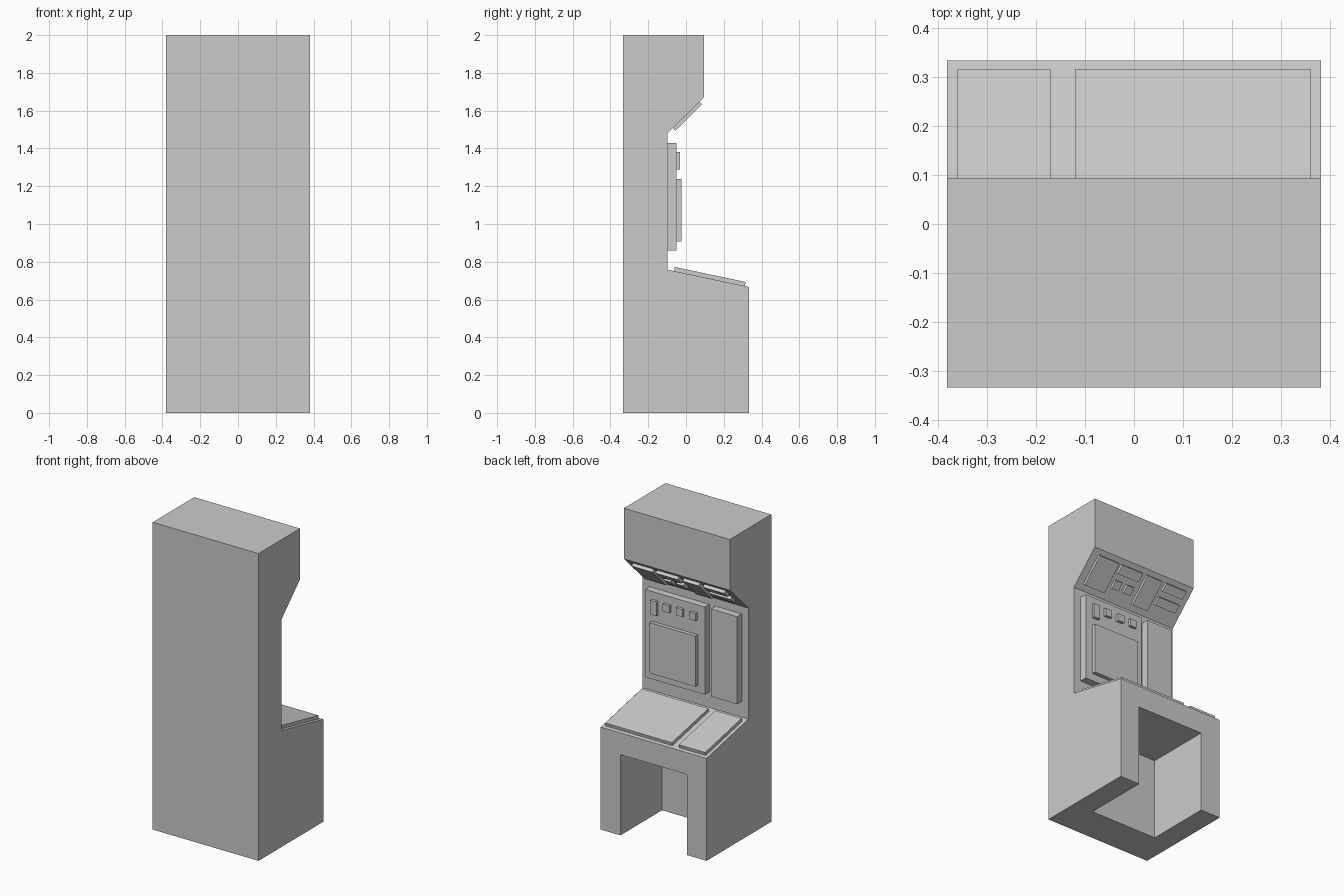
import bpy, bmesh
from mathutils import Vector

if "Cube" in bpy.data.objects:
    bpy.data.objects.remove(bpy.data.objects["Cube"], do_unlink=True)

grey = bpy.data.materials.new("plain_grey")
grey.use_nodes = True
grey.diffuse_color = (0.6, 0.6, 0.6, 1)
grey.node_tree.nodes["Principled BSDF"].inputs["Base Color"].default_value = (0.6, 0.6, 0.6, 1)


def prism(name, x0, x1, profile):
    """Extrude a (y, z) profile across x."""
    bm = bmesh.new()
    face = bm.faces.new([bm.verts.new((x0, y, z)) for y, z in profile])
    ext = bmesh.ops.extrude_face_region(bm, geom=[face])
    bmesh.ops.translate(bm, vec=(x1 - x0, 0, 0),
                        verts=[g for g in ext["geom"] if isinstance(g, bmesh.types.BMVert)])
    bmesh.ops.recalc_face_normals(bm, faces=bm.faces)
    mesh = bpy.data.meshes.new(name)
    bm.to_mesh(mesh)
    bm.free()
    mesh.materials.append(grey)
    obj = bpy.data.objects.new(name, mesh)
    bpy.context.collection.objects.link(obj)
    return obj


def plate(name, x0, x1, low, high, t0, t1, depth):
    """Raised plate on the slope from low to high, between fractions t0 and t1."""
    a, b = Vector(low).lerp(Vector(high), t0), Vector(low).lerp(Vector(high), t1)
    d = (b - a).normalized()
    out = Vector((d.y, -d.x)) * depth
    return prism(name, x0, x1, [a, b, b + out, a + out])


# Cabinet corners shared by the body and the plates
W, BACK, FRONT, WALL, HOOD = 0.381, -0.333, 0.333, -0.098, 0.094
desk_front, desk_back = (FRONT, 0.667), (WALL, 0.758)
hood_low, hood_high = (WALL, 1.48), (HOOD, 1.67)

# Cabinet with the knee space cut out
body = prism("cabinet_body", -W, W, [
    (BACK, 0), (FRONT, 0), desk_front, desk_back,
    hood_low, hood_high, (HOOD, 2), (BACK, 2)])
cutter = prism("knee_space_cutter", -0.239, 0.239,
               [(-0.095, -0.1), (0.5, -0.1), (0.5, 0.525), (-0.095, 0.525)])
cutter.hide_render = True
cut = body.modifiers.new("knee_space", "BOOLEAN")
cut.operation, cut.solver, cut.object = "DIFFERENCE", "EXACT", cutter
bpy.context.view_layer.objects.active = body
bpy.ops.object.modifier_apply(modifier=cut.name)
bpy.data.objects.remove(cutter, do_unlink=True)

# Desk plates
for name, x0, x1 in (("desk_plate_wide", -0.12, 0.36), ("desk_plate_narrow", -0.36, -0.17)):
    plate(name, x0, x1, desk_front, desk_back, 0.05, 0.92, 0.022)


# Upright panels, screen and buttons
def upright(name, x0, x1, z0, z1, y0, y1):
    prism(name, x0, x1, [(y0, z0), (y1, z0), (y1, z1), (y0, z1)])


PANEL = -0.05
upright("wall_panel_wide", -0.1, 0.33, 0.86, 1.43, WALL, PANEL)
upright("wall_panel_narrow", -0.333, -0.145, 0.86, 1.43, WALL, PANEL)
upright("screen", -0.05, 0.28, 0.908, 1.237, PANEL, -0.025)
upright("tall_button", 0.235, 0.28, 1.288, 1.38, PANEL, -0.032)
for i in range(3):
    x = 0.143 - 0.095 * i
    upright(f"wall_button_{i + 1}", x, x + 0.047, 1.332, 1.38, PANEL, -0.032)

# Plates under the sloping hood
for name, x0, x1, t0, t1 in (
        ("hood_plate_large", 0.182, 0.333, 0.15, 0.88),
        ("hood_plate_middle", -0.15, -0.035, 0.15, 0.88),
        ("hood_strip_left", 0.0, 0.16, 0.66, 0.88),
        ("hood_button_1", 0.1, 0.15, 0.31, 0.51),
        ("hood_button_2", 0.01, 0.06, 0.31, 0.51),
        ("hood_strip_upper", -0.335, -0.18, 0.68, 0.88),
        ("hood_strip_lower", -0.335, -0.18, 0.34, 0.54)):
    plate(name, x0, x1, hood_low, hood_high, t0, t1, 0.02)
